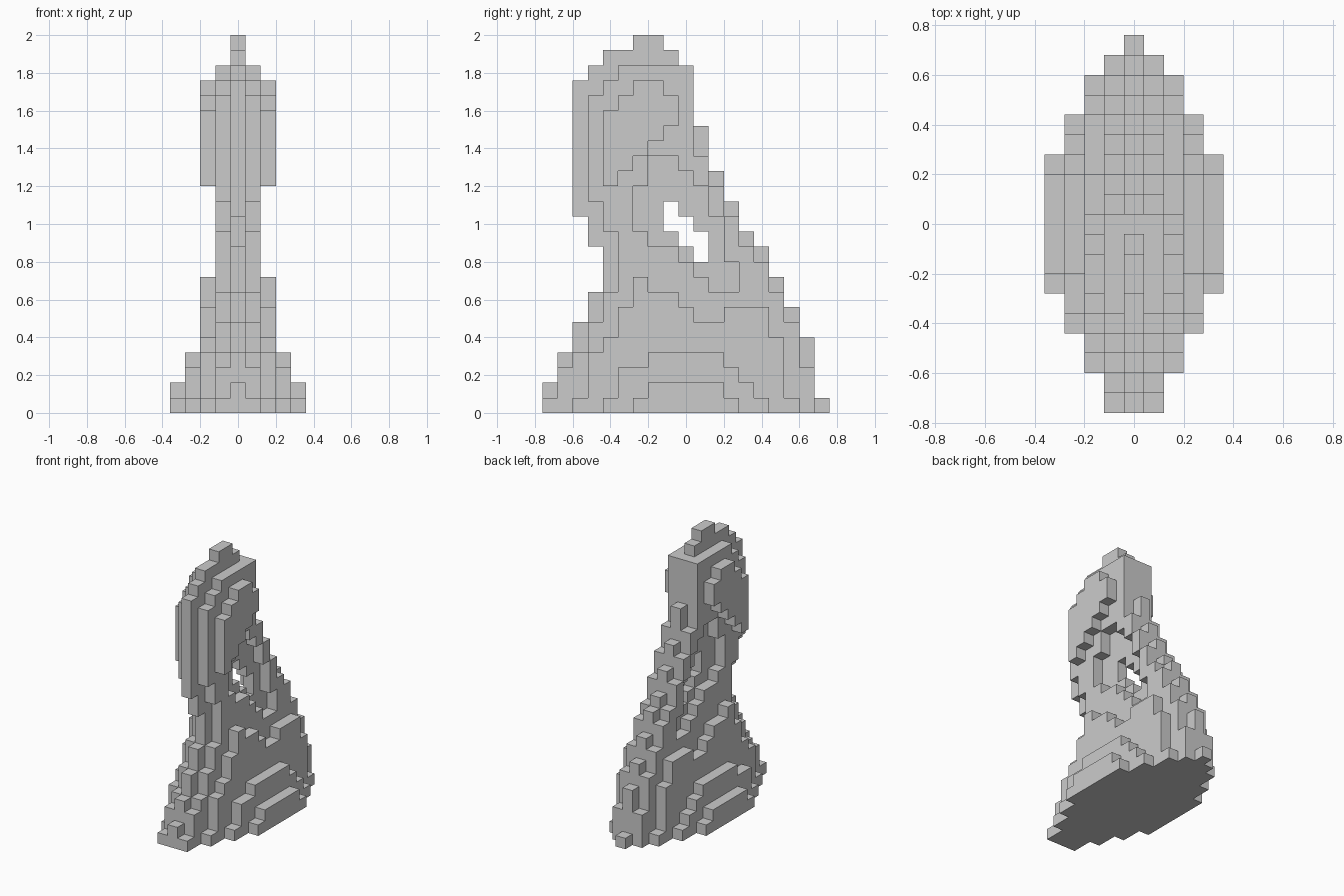
import bpy, bmesh
from mathutils import Vector

if "Cube" in bpy.data.objects:
    bpy.data.objects.remove(bpy.data.objects["Cube"])

S = 0.08                      # block size
OX, OY = -0.04, -0.76         # corner of the block grid


def step(edge, z):
    """Depth of a stepped edge, given as (top row, depth) pairs, at row z."""
    return next(y for top, y in edge if z < top)


def slab(front, back, z0=0):
    """Blocks between a stepped front edge and a stepped back edge."""
    return {(y, z) for z in range(z0, front[-1][0])
            for y in range(step(front, z), step(back, z))}


def mound(y0, heights):
    """Columns of blocks standing on the ground."""
    return {(y0 + i, z) for i, h in enumerate(heights) for z in range(h)}


# Centre slice: full silhouette with the slanted opening
core = slab([(2, 0), (4, 1), (6, 2), (8, 3), (11, 4), (13, 3), (22, 2), (23, 3), (24, 4), (25, 6)],
            [(1, 19), (5, 18), (7, 17), (9, 16), (11, 15), (12, 14), (14, 13), (16, 12),
             (19, 11), (23, 10), (24, 9), (25, 8)])
core -= slab([(11, 10), (12, 9), (14, 8)], [(12, 11), (13, 10), (14, 9)], 10)

# Second slice: slightly smaller with a wide recess
inner = slab([(1, 0), (3, 1), (4, 2), (6, 3), (8, 4), (12, 5), (14, 4), (21, 3), (22, 4), (23, 5)],
             [(3, 18), (6, 17), (8, 16), (10, 15), (11, 14), (13, 13), (15, 12), (17, 11), (23, 10)])
inner -= slab([(9, 11), (10, 10), (11, 9), (12, 7), (15, 6), (17, 7)],
              [(10, 13), (13, 12), (15, 11), (16, 10), (17, 9)], 8)

# Third slice: head cheek and base flank
cheek = slab([(20, 4), (21, 5), (22, 6)],
             [(16, 5), (17, 6), (18, 7), (19, 8), (21, 9), (22, 8)], 15)
flank = mound(2, [1, 4, 5, 7, 9, 8, 8, 7, 6, 6, 7, 7, 7, 5, 1])

# Outer slices: foot of the base
foot = mound(4, [1, 3, 3, 4, 4, 4, 4, 4, 3, 2, 1])
rim = mound(6, [1, 2, 2, 2, 2, 2, 1])

# Mirror the slices about the centre
blocks = set()
for x, layer in enumerate([core, inner, cheek | flank, foot, rim]):
    for y, z in layer:
        blocks |= {(x, y, z), (-x, y, z)}

# Skin the blocks with their exposed faces only
bm = bmesh.new()
verts = {}


def corner(p):
    if p not in verts:
        verts[p] = bm.verts.new((OX + p[0] * S, OY + p[1] * S, p[2] * S))
    return verts[p]


for b in sorted(blocks):
    for axis in range(3):
        for side in (0, 1):
            n = list(b)
            n[axis] += 2 * side - 1
            if tuple(n) in blocks:
                continue
            u, v = (axis + 1) % 3, (axis + 2) % 3
            quad = []
            for du, dv in ((0, 0), (1, 0), (1, 1), (0, 1)):
                p = list(b)
                p[axis] += side
                p[u] += du
                p[v] += dv
                quad.append(corner(tuple(p)))
            bm.faces.new(quad if side else quad[::-1])

# Merge coplanar block faces into large flat ones
bmesh.ops.dissolve_limit(bm, angle_limit=0.01, verts=bm.verts[:], edges=bm.edges[:])

mesh = bpy.data.meshes.new("block_sculpture")
bm.to_mesh(mesh)
bm.free()
bpy.context.collection.objects.link(bpy.data.objects.new("block_sculpture", mesh))
